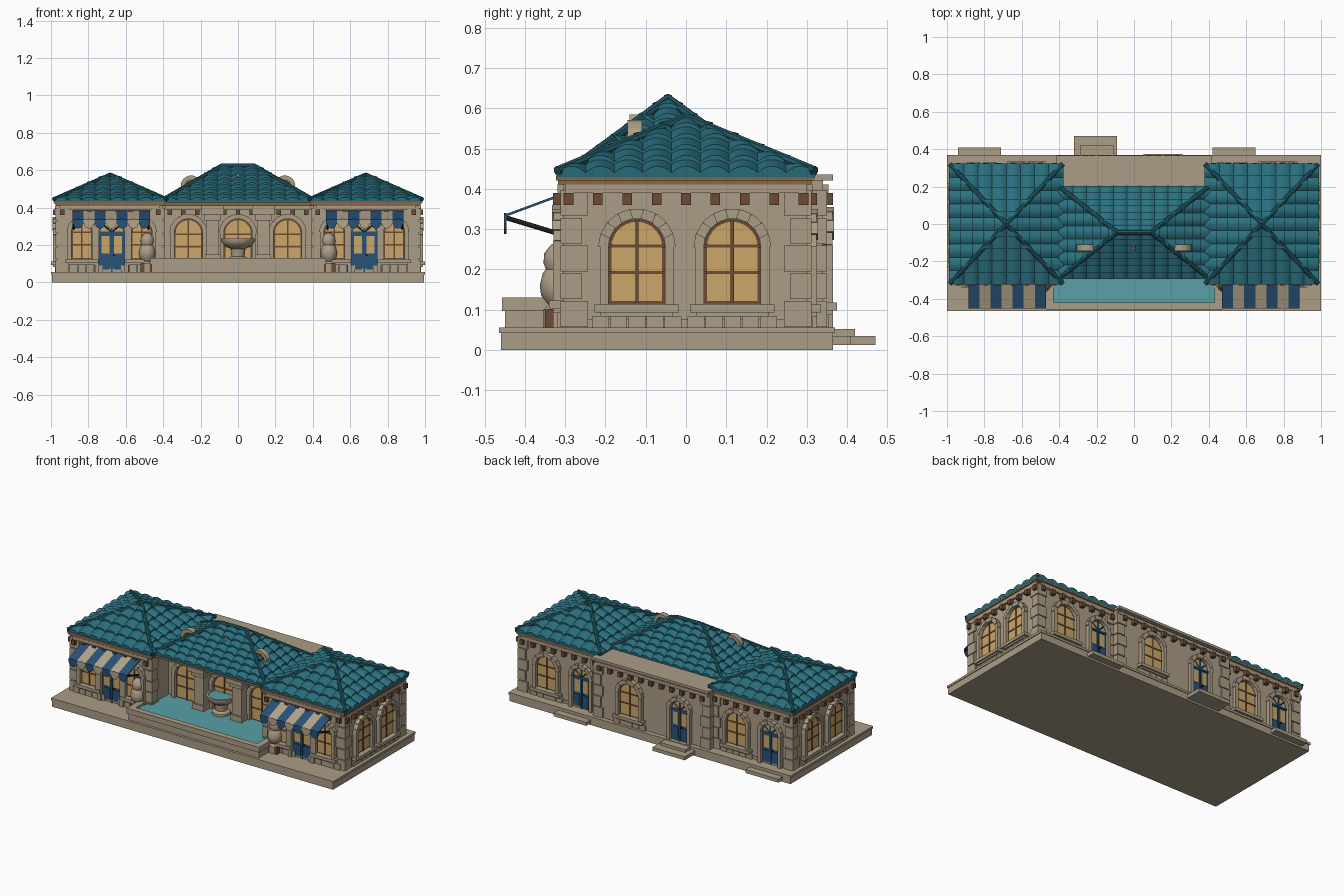
import bpy, bmesh, math
from mathutils import Matrix, Vector

if "Cube" in bpy.data.objects:
    bpy.data.objects.remove(bpy.data.objects["Cube"])

PALETTE = [("stone", (.41, .34, .24)), ("teal_tile", (.024, .165, .215)),
           ("dark_teal", (.015, .1, .135)), ("golden_glass", (.6, .39, .14)),
           ("brown_wood", (.15, .07, .035)), ("fascia_wood", (.26, .14, .06)),
           ("blue_paint", (.022, .085, .19)), ("cream_cloth", (.46, .38, .26)),
           ("water", (.1, .35, .38)), ("dark_metal", (.02, .025, .03))]
MATS = []
for label, rgb in PALETTE:
    m = bpy.data.materials.new(label)
    m.use_nodes = True
    m.diffuse_color = (*rgb, 1)
    m.node_tree.nodes["Principled BSDF"].inputs["Base Color"].default_value = (*rgb, 1)
    MATS.append(m)
STONE, TILE, RIDGE, GLASS, BROWN, FASCIA, BLUE, CREAM, WATER, METAL = range(10)


def finish(name, bm, matrix=None, smooth=False):
    """Turn a bmesh into a named object."""
    if matrix:
        bm.transform(matrix)
    me = bpy.data.meshes.new(name)
    bm.to_mesh(me)
    bm.free()
    for m in MATS:
        me.materials.append(m)
    ob = bpy.data.objects.new(name, me)
    bpy.context.collection.objects.link(ob)
    if smooth:
        bpy.ops.object.select_all(action='DESELECT')
        ob.select_set(True)
        bpy.context.view_layer.objects.active = ob
        bpy.ops.object.shade_smooth_by_angle(angle=math.radians(40))
    return ob


def paint(verts, mat):
    for f in {f for v in verts for f in v.link_faces}:
        f.material_index = mat


def box(bm, x, y, z, mat=STONE, matrix=Matrix()):
    """Box from (low, high) pairs."""
    mid = Vector([(a + b) / 2 for a, b in (x, y, z)])
    size = [b - a for a, b in (x, y, z)]
    mx = matrix @ Matrix.Translation(mid) @ Matrix.Diagonal((*size, 1))
    paint(bmesh.ops.create_cube(bm, size=1, matrix=mx)["verts"], mat)


def rod(bm, a, b, r, mat, segs=8):
    a, b = Vector(a), Vector(b)
    d = b - a
    mx = Matrix.Translation((a + b) / 2) @ d.to_track_quat('Z', 'Y').to_matrix().to_4x4()
    paint(bmesh.ops.create_cone(bm, cap_ends=True, segments=segs, radius1=r, radius2=r,
                                depth=d.length, matrix=mx)["verts"], mat)


def lathe(name, profile, x, y, mat=STONE):
    bm = bmesh.new()
    vs = [bm.verts.new((r, 0, z)) for r, z in profile]
    es = [bm.edges.new(p) for p in zip(vs, vs[1:])]
    bmesh.ops.spin(bm, geom=vs + es, cent=(0, 0, 0), axis=(0, 0, 1), angle=math.tau, steps=16)
    bmesh.ops.remove_doubles(bm, verts=bm.verts, dist=1e-5)
    bmesh.ops.recalc_face_normals(bm, faces=bm.faces)
    paint(bm.verts, mat)
    return finish(name, bm, Matrix.Translation((x, y, 0)), True)


def wall_frame(x, y, deg):
    """Local frame of a wall: x runs along it, -y points out."""
    return Matrix.Translation((x, y, 0)) @ Matrix.Rotation(math.radians(deg), 4, 'Z')


def arch_panel(bm, w, z0, z1, out, mat):
    r = w / 2
    pts = [(-r, z0), (r, z0)]
    pts += [(r * math.cos(i * math.pi / 14), z1 - r + r * math.sin(i * math.pi / 14)) for i in range(15)]
    f = bm.faces.new([bm.verts.new((u, 0, z)) for u, z in pts])
    ext = bmesh.ops.extrude_face_region(bm, geom=[f])["geom"]
    top = [v for v in ext if isinstance(v, bmesh.types.BMVert)]
    bmesh.ops.translate(bm, verts=top, vec=(0, -out, 0))
    paint(list(f.verts) + top, mat)


def opening(name, x, y, deg, w=.14, z0=.115, z1=.325, door=False, trim=.022):
    """Arched window or door with stone surround."""
    bm = bmesh.new()
    r, spring = w / 2, z1 - w / 2
    arch_panel(bm, w, z0, z1, .005, BLUE if door else BROWN)
    arch_panel(bm, w - .014, spring if door else z0 + .006, z1 - .007, .007, GLASS)
    bar = BLUE if door else BROWN
    box(bm, (-.004, .004), (-.011, 0), (z0, z1), bar)
    if door:
        box(bm, (-r, r), (-.011, 0), (spring - .008, spring + .004), bar)
        for s in (-1, 1):
            a, b = sorted((s * .012, s * (r - .012)))
            box(bm, (a, b), (-.008, 0), (z0 + .1, spring - .018), GLASS)
            box(bm, (a, b), (-.009, 0), (z0 + .012, z0 + .085), BLUE)
            rod(bm, (0, -.008, spring), (s * r * .7, -.008, spring + r * .65), .004, BLUE, 4)
        rod(bm, (.012, -.018, z0 + .09), (.012, 0, z0 + .09), .006, METAL)
    else:
        for z in (z0 + .077, z0 + .143):
            box(bm, (-r, r), (-.01, 0), (z - .004, z + .004), BROWN)
        box(bm, (-r - .035, r + .035), (-.035, .01), (z0 - .022, z0 - .003))
        box(bm, (-r - .02, r + .02), (-.025, .01), (z0 - .032, z0 - .022))
        for s in (-.09, -.045, 0, .045, .09):
            box(bm, (s - .021, s + .021), (-.014, 0), (.055, z0 - .032))
    for s in (-1, 1):
        a, b = sorted((s * r, s * (r + trim)))
        box(bm, (a, b), (-.025, 0), (z0 - .003, spring))
    for i in range(9):
        mx = Matrix.Translation((0, 0, spring)) @ Matrix.Rotation(math.pi * (i + .5) / 9 - math.pi / 2, 4, 'Y')
        half = math.tan(math.pi / 18) * (r + trim) * .97
        box(bm, (-half, half), (-.028 if i % 2 else -.024, 0), (r, r + trim + .003), STONE, mx)
    finish(name, bm, wall_frame(x, y, deg))


def dentils(name, x, y, deg, length, step=.073):
    bm = bmesh.new()
    n = int(length / step)
    for i in range(n + 1):
        u = (i - n / 2) * step
        box(bm, (u - .012, u + .012), (-.025, 0), (.36, .39), BROWN)
    box(bm, (-length / 2, length / 2), (-.014, 0), (.39, .41))
    finish(name, bm, wall_frame(x, y, deg))


def quoins(name, x, y, sx, sy):
    """Alternating corner stones; sx, sy point outwards."""
    bm = bmesh.new()
    for i in range(5):
        k = .058 if i % 2 == 0 else .044
        z = .055 + i * .069
        box(bm, sorted((x + sx * .01, x - sx * k)), sorted((y + sy * .01, y - sy * k)), (z + .002, z + .066))
    finish(name, bm)


def tiled_slope(bm, frame, width, depth, z, rise, top, rows=6, step=.075):
    """Overlapping rows of barrel tiles, trimmed at the hips."""
    t = bmesh.new()
    n, sub = max(2, round(width / step)), 6
    for k in range(rows):
        v0, v1 = k / rows, min(1, (k + 1.1) / rows)
        prev = None
        for j in range(n * sub + 1):
            u = width * (j / (n * sub) - .5)
            bulge = .016 * abs(math.sin(math.pi * j / sub)) ** .8
            col = [t.verts.new((u, depth * v0, z + rise * v0 - .004)),
                   t.verts.new((u, depth * v0 - .003, z + rise * v0 + .008 + bulge)),
                   t.verts.new((u, depth * v1, z + rise * v1 + .001 + bulge * .7))]
            if prev:
                for i in (0, 1):
                    t.faces.new((prev[i], col[i], col[i + 1], prev[i + 1])).material_index = TILE
            prev = col
    for s in (-1, 1):
        normal = Vector((s * depth, (width - top) / 2, 0)).normalized()
        bmesh.ops.bisect_plane(t, geom=t.verts[:] + t.edges[:] + t.faces[:], dist=1e-6,
                               plane_co=(s * width / 2, 0, 0), plane_no=normal, clear_outer=True)
    t.transform(frame)
    tmp = bpy.data.meshes.new("tiles")
    t.to_mesh(tmp)
    t.free()
    bm.from_mesh(tmp)
    bpy.data.meshes.remove(tmp)


def hip_roof(name, x, y, hx, hy, z0, z1, ridge, rows):
    """Hipped roof with half-length ridge (0 gives a pyramid)."""
    bm = bmesh.new()
    rise = z1 - z0
    for deg, w, d, top in ((0, hx, hy, ridge), (180, hx, hy, ridge), (90, hy, hx - ridge, 0), (-90, hy, hx - ridge, 0)):
        off = hy if deg in (0, 180) else hx
        fr = Matrix.Translation((x, y, 0)) @ Matrix.Rotation(math.radians(deg), 4, 'Z') @ Matrix.Translation((0, -off, 0))
        tiled_slope(bm, fr, 2 * w, d, z0, rise, 2 * top, rows)
    for sx in (-1, 1):
        for sy in (-1, 1):
            rod(bm, (x + sx * hx, y + sy * hy, z0 + .012), (x + sx * ridge, y, z1 + .008), .012, RIDGE)
    if ridge:
        rod(bm, (x - ridge, y, z1 + .008), (x + ridge, y, z1 + .008), .013, RIDGE)
    pts = [bm.verts.new((x + a * hx, y + b * hy, z0 - .002)) for a in (-1, 1) for b in (-1, 1)]
    pts += [bm.verts.new((x + a * ridge, y, z1 - .006)) for a in ((-1, 1) if ridge else (0,))]
    bmesh.ops.convex_hull(bm, input=pts)
    for f in {f for v in pts for f in v.link_faces}:
        f.material_index = FASCIA if f.normal.z < -.9 else RIDGE
    finish(name, bm, None, True)


# Terrace and back steps
bm = bmesh.new()
box(bm, (-.995, .995), (-.46, .365), (0, .042))
box(bm, (-1, 1), (-.465, .37), (.042, .056))
box(bm, (-.32, -.09), (.36, .47), (.012, .034))
box(bm, (-.29, -.11), (.36, .42), (.034, .052))
for c in (-.825, .535):
    box(bm, (c - .115, c + .115), (.36, .41), (.012, .034))
finish("terrace", bm)

# Pool with lip, water sheet
bm = bmesh.new()
for z, g in (((.055, .096), .008), ((.096, .13), 0)):
    box(bm, (-.47 + g, .47 - g), (-.457 + g, -.42), z)
    for s in (-1, 1):
        box(bm, sorted((s * (.47 - g), s * .43)), (-.43, -.3), z)
box(bm, (-.43, .43), (-.42, -.31), (.06, .115), WATER)
box(bm, (-.4, .4), (-.311, -.13), (.06, .115), WATER)
finish("pool", bm)

# Central hall, flat rear roof slab
bm = bmesh.new()
box(bm, (-.41, .41), (-.13, .34), (.05, .42))
box(bm, (-.415, .415), (.12, .365), (.42, .436))
box(bm, (-.4, .4), (-.28, .19), (.41, .432), FASCIA)
finish("central_hall", bm)
hip_roof("central_roof", 0, -.045, .4, .245, .432, .615, .09, 7)
dentils("hall_front_dentils", 0, -.13, 0, .78)
dentils("hall_back_dentils", 0, .34, 180, .8)
for s in (-1, 1):
    quoins("hall_quoins", s * .405, .34, s, 1)
for c in (-.265, 0, .265):
    opening("hall_front_window", c, -.13, 0, .15, .115, .34)
opening("hall_back_window", .155, .34, 180, .14, .12, .33)
opening("hall_back_door", -.2, .34, 180, .12, .056, .315, True)

# Pillars with stepped capitals
for s in (-1, 1):
    bm = bmesh.new()
    for half, front, z in ((.042, .215, (.1, .15)), (.033, .205, (.15, .33)), (.045, .22, (.33, .36)), (.06, .24, (.36, .41))):
        box(bm, (s * .135 - half, s * .135 + half), (-front, -.12), z)
    finish("hall_pillar", bm)

# Wall fountain
lathe("fountain", [(0, .1), (.055, .1), (.055, .13), (.035, .14), (.04, .18), (.075, .2), (.088, .22),
                   (.088, .235), (.074, .235), (.07, .222), (0, .222)], 0, -.17)
lathe("fountain_water", [(0, .23), (.074, .23)], 0, -.17, WATER)

# Roof ornaments: round dormers and small vent
for s in (-1, 1):
    bm = bmesh.new()
    mx = Matrix.Translation((s * .25, -.125, .515))
    arch_panel(bm, .08, -.02, .04, .012, BROWN)
    bm.transform(mx)
    for i in range(9):
        r = Matrix.Rotation(math.pi * (i + .5) / 9 - math.pi / 2, 4, 'Y')
        box(bm, (-.01, .01), (-.02, .016), (.036, .056), STONE, mx @ r)
    for u in (-.02, 0, .02):
        box(bm, (u - .003, u + .003), (-.017, 0), (-.02, .037), FASCIA, mx)
    finish("round_dormer", bm)
bm = bmesh.new()
bmesh.ops.create_cone(bm, cap_ends=True, segments=3, radius1=.03, radius2=.03, depth=.03,
                      matrix=Matrix.Translation((0, -.125, .555)) @ Matrix.Rotation(math.pi / 2, 4, 'X'))
finish("roof_vent", bm)

# Two wings
for s in (-1, 1):
    cx = s * .683
    bm = bmesh.new()
    box(bm, (cx - .282, cx + .282), (-.305, .3), (.05, .41))
    box(bm, (cx - .287, cx + .287), (-.31, .305), (.055, .075))
    box(bm, (cx - .294, cx + .294), (-.318, .312), (.41, .42), FASCIA)
    box(bm, (cx - .299, cx + .299), (-.323, .317), (.42, .432), FASCIA)
    finish("wing_walls", bm)
    hip_roof("wing_roof", cx, 0, .302, .32, .432, .568, 0, 5)
    for a in (-1, 1):
        for b in (-1, 1):
            quoins("wing_quoins", cx + a * .282, b * .302, a, b)
    dentils("wing_front_dentils", cx, -.305, 0, .53)
    dentils("wing_back_dentils", cx, .3, 180, .53)
    dentils("wing_side_dentils", cx + s * .282, 0, 90 * s, .6)
    for c in (-.122, .115):
        opening("wing_side_window", cx + s * .282, c, 90 * s)
    for c in (.515, .835):
        opening("wing_front_window", s * c, -.305, 0, .11, .125, .325)
    opening("wing_front_door", s * .675, -.305, 0, .135, .056, .335, True)
    opening("wing_back_window", .77 if s > 0 else -.575, .3, 180)
    opening("wing_back_door", .525 if s > 0 else -.815, .3, 180, .12, .056, .315, True)

    # Striped awning with drop flaps and struts
    bm = bmesh.new()
    tilt = Matrix.Translation((0, -.315, .383)) @ Matrix.Rotation(math.atan2(.05, .135), 4, 'X')
    for i in range(7):
        x0 = s * .678 - .207 + i * .0591
        mat = CREAM if i % 2 else BLUE
        box(bm, (x0, x0 + .0591), (-.143, 0), (-.003, .003), mat, tilt)
        box(bm, (x0, x0 + .0591), (-.452, -.446), (.312, .336), mat)
        rod(bm, (x0 + .0295, -.452, .314), (x0 + .0295, -.446, .314), .026, mat, 12)
    for e in (-.2, .2):
        rod(bm, (s * .678 + e, -.447, .328), (s * .678 + e, -.305, .285), .006, METAL)
    finish("awning", bm)

    # Urn set against the wing corner
    lathe("urn", [(0, .055), (.036, .055), (.036, .1), (.024, .112), (.042, .135), (.045, .16), (.038, .19),
                  (.03, .2), (.036, .215), (.034, .24), (.022, .255), (.016, .262), (0, .265)], s * .485, -.318)
    bm = bmesh.new()
    box(bm, (s * .485 - .037, s * .485 + .037), (-.35, -.3), (.056, .1), BROWN)
    finish("urn_plinth", bm)
